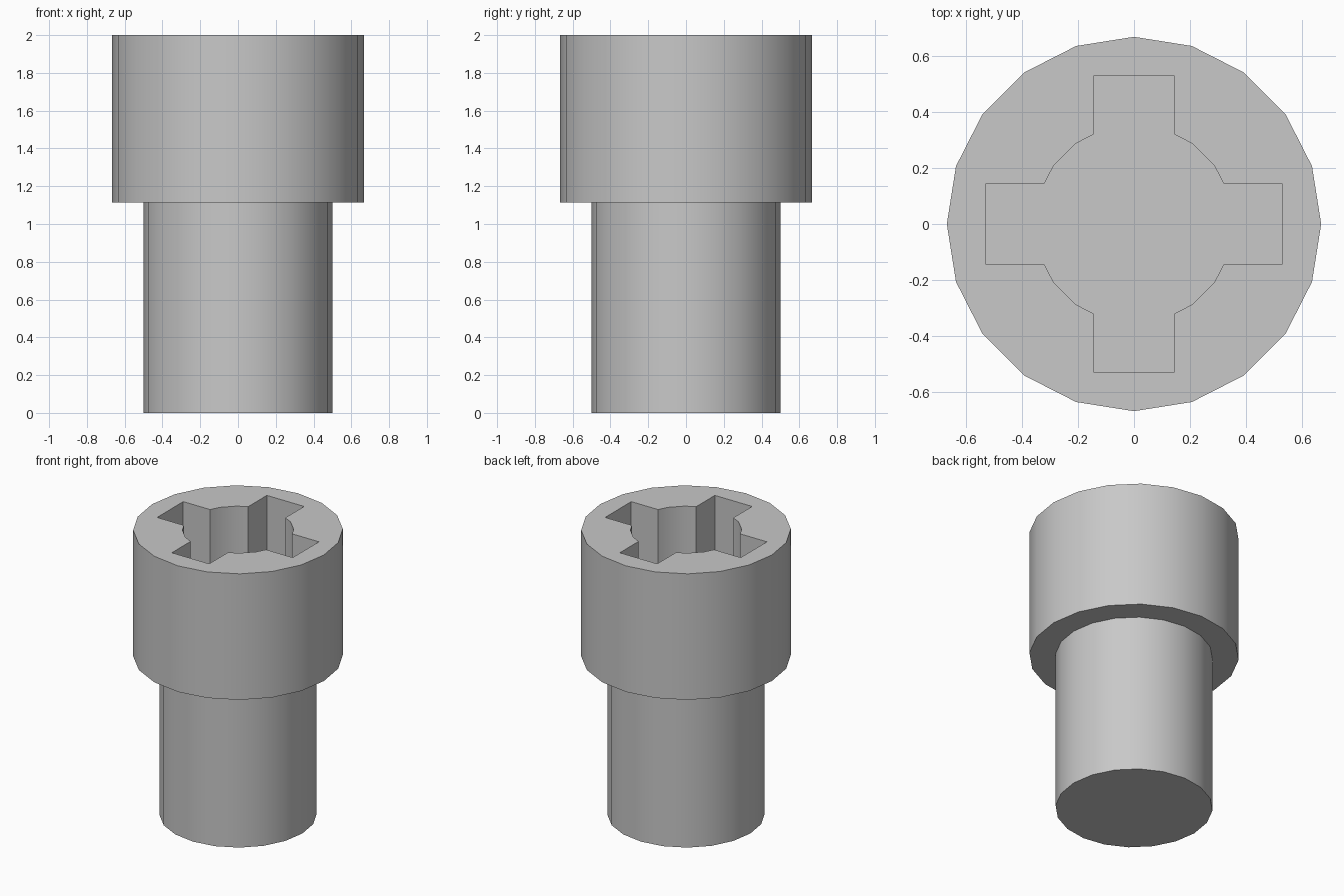
import bpy, bmesh
from math import cos, sin, tan, pi, radians

default = bpy.data.objects.get("Cube")
if default:
    bpy.data.objects.remove(default, do_unlink=True)

SIDES = 20
STEP = 2 * pi / SIDES
HEAD_R, SHAFT_R, BORE_R = 0.667, 0.5, 0.354
ARM_HALF, ARM_LEN = 0.145, 0.527
TOP, SHOULDER = 2.0, 1.115

grey = bpy.data.materials.new("plain grey")
grey.use_nodes = True
colour = (0.58, 0.58, 0.58, 1)
grey.diffuse_color = colour
grey.node_tree.nodes["Principled BSDF"].inputs["Base Color"].default_value = colour


def circle(radius):
    return [(radius * cos(i * STEP), radius * sin(i * STEP)) for i in range(SIDES)]


def socket():
    """Round bore crossed by four slots, one quarter turned four times."""
    a, b = (BORE_R * cos(STEP), BORE_R * sin(STEP)), (BORE_R * cos(2 * STEP), BORE_R * sin(2 * STEP))
    t = (ARM_HALF - a[1]) / (b[1] - a[1])
    root = a[0] + t * (b[0] - a[0])
    quarter = [(ARM_LEN, -ARM_HALF), (ARM_LEN, ARM_HALF), (root, ARM_HALF),
               b, (b[1], b[0]), (ARM_HALF, root)]
    points = []
    for _ in range(4):
        points += quarter
        quarter = [(-y, x) for x, y in quarter]
    return points


bm = bmesh.new()


def ring(points, z):
    return [bm.verts.new((x, y, z)) for x, y in points]


def bridge(lower, upper):
    n = len(lower)
    for i in range(n):
        j = (i + 1) % n
        bm.faces.new((lower[i], lower[j], upper[j], upper[i]))


# Shaft, shoulder and head wall
shaft_base = ring(circle(SHAFT_R), 0)
shaft_top = ring(circle(SHAFT_R), SHOULDER)
head_base = ring(circle(HEAD_R), SHOULDER)
head_top = ring(circle(HEAD_R), TOP)
bm.faces.new(shaft_base)
bridge(shaft_base, shaft_top)
bridge(shaft_top, head_base)
bridge(head_base, head_top)

# Socket wall and floor
mouth = ring(socket(), TOP)
floor = ring(socket(), SHOULDER + 0.01)
bridge(mouth, floor)
bm.faces.new(floor)

# Flat rim between head wall and socket mouth
rim = [bm.edges.get((r[i - 1], r[i])) for r in (head_top, mouth) for i in range(len(r))]
bmesh.ops.triangle_fill(bm, edges=rim, use_beauty=True, use_dissolve=False)
bmesh.ops.recalc_face_normals(bm, faces=bm.faces)

mesh = bpy.data.meshes.new("socket_pin")
bm.to_mesh(mesh)
bm.free()
mesh.materials.append(grey)
pin = bpy.data.objects.new("socket_pin", mesh)
bpy.context.collection.objects.link(pin)

# Smooth round walls, sharp rims and slot corners
bpy.ops.object.select_all(action='DESELECT')
pin.select_set(True)
bpy.context.view_layer.objects.active = pin
bpy.ops.object.shade_smooth_by_angle(angle=radians(25))
